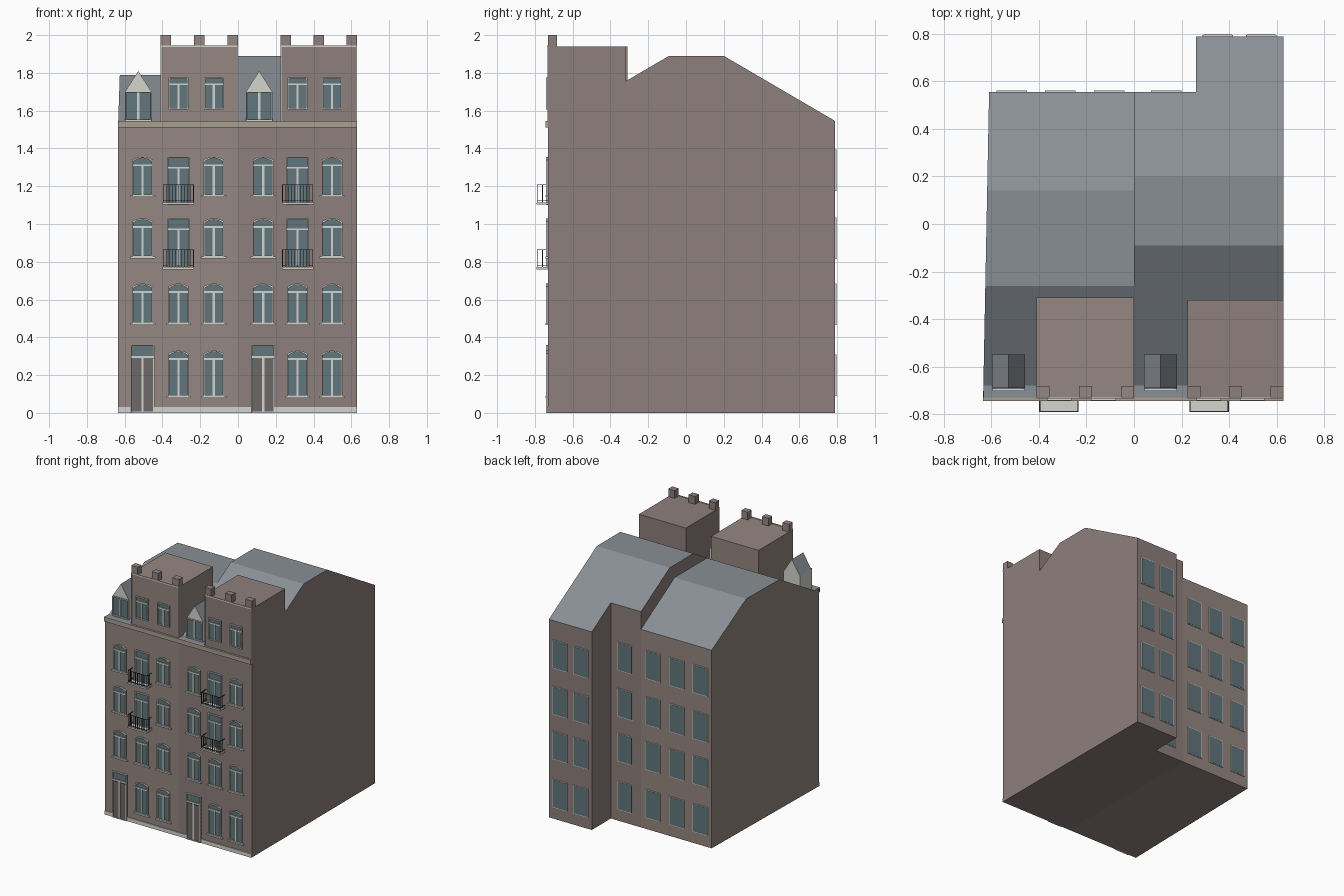
import bpy, bmesh, math
from mathutils import Vector

if "Cube" in bpy.data.objects:
    bpy.data.objects.remove(bpy.data.objects["Cube"])

PALETTE = [("brick_left", (0.30, 0.245, 0.22)), ("brick_right", (0.27, 0.215, 0.205)),
           ("slate", (0.25, 0.275, 0.30)), ("trim", (0.66, 0.66, 0.62)),
           ("glass", (0.12, 0.18, 0.205)), ("door_grey", (0.15, 0.14, 0.135)),
           ("cornice_stone", (0.40, 0.35, 0.29)), ("iron", (0.035, 0.037, 0.04))]
MATS = []
for n, c in PALETTE:
    m = bpy.data.materials.new(n)
    m.diffuse_color = (*c, 1)
    m.use_nodes = True
    m.node_tree.nodes["Principled BSDF"].inputs["Base Color"].default_value = m.diffuse_color
    MATS.append(m)
BRICK_L, BRICK_R, SLATE, TRIM, GLASS, DOOR, STONE, IRON = range(8)
FRONT = -0.73


def finish(bm, name, slate_tops=False):
    bmesh.ops.recalc_face_normals(bm, faces=bm.faces)
    bm.normal_update()
    if slate_tops:
        for f in bm.faces:
            if f.normal.z > 0.2:
                f.material_index = SLATE
    me = bpy.data.meshes.new(name)
    bm.to_mesh(me)
    bm.free()
    for m in MATS:
        me.materials.append(m)
    ob = bpy.data.objects.new(name, me)
    bpy.context.collection.objects.link(ob)
    return ob


def extrude(bm, pts, vec, mat):
    f = bm.faces.new([bm.verts.new(p) for p in pts])
    f.material_index = mat
    r = bmesh.ops.extrude_face_region(bm, geom=[f], use_keep_orig=True)["geom"]
    vs = [g for g in r if isinstance(g, bmesh.types.BMVert)]
    bmesh.ops.translate(bm, verts=vs, vec=vec)
    for v in vs:
        for lf in v.link_faces:
            lf.material_index = mat


def box(bm, x0, x1, y0, y1, z0, z1, mat):
    extrude(bm, [(x0, y0, z0), (x1, y0, z0), (x1, y1, z0), (x0, y1, z0)], (0, 0, z1 - z0), mat)


def outline(x, z0, z1, w, rise):
    """Rectangle with an optional segmental arch on top."""
    h = w / 2
    pts = [(x - h, z0), (x + h, z0)]
    n = 6 if rise else 1
    for i in range(n + 1):
        t = 1 - 2 * i / n
        pts.append((x + h * t, z1 - rise * t * t))
    return pts


def ring(bm, outer, inner, y0, y1, mat):
    loops = [[bm.verts.new((px, y, pz)) for px, pz in pts]
             for pts, y in ((outer, y0), (outer, y1), (inner, y1), (inner, y0))]
    n = len(outer)
    for a, b in zip(loops, loops[1:] + loops[:1]):
        for i in range(n):
            j = (i + 1) % n
            bm.faces.new((a[i], a[j], b[j], b[i])).material_index = mat


def window(name, x, z0, z1, w, rise=0.0, transom=0.045, sill=True, y=FRONT, door=False):
    bm = bmesh.new()
    t = 0.007
    pane = outline(x, z0, z1, w, rise)
    extrude(bm, [(px, y + 0.002, pz) for px, pz in pane], (0, -0.006, 0), GLASS)
    ring(bm, pane, outline(x, z0 + t, z1 - t, w - 2 * t, rise), y + 0.002, y - 0.012, TRIM)
    zt = z1 - transom
    if transom:
        box(bm, x - w / 2 + t, x + w / 2 - t, y - 0.01, y, zt - 0.005, zt + 0.005, TRIM)
    else:
        zt = z1 - t
    if door:
        for s in (-1, 1):
            box(bm, x + s * 0.03 - 0.024, x + s * 0.03 + 0.024, y - 0.008, y, z0 + t, zt - 0.012, DOOR)
    box(bm, x - 0.006, x + 0.006, y - 0.01, y, z0 + t, zt, TRIM)
    if sill:
        box(bm, x - w / 2 - 0.013, x + w / 2 + 0.013, y - 0.015, y, z0 - 0.008, z0 + 0.002, TRIM)
    finish(bm, name)


def house(name, footprint, ridge_z, front_ridge, back_ridge, back_eave, mat):
    """Extrude the footprint, then slice off the two roof slopes."""
    bm = bmesh.new()
    extrude(bm, [(x, y, 0) for x, y in footprint], (0, 0, ridge_z), mat)
    for (ya, za), (yb, zb) in (((-0.68, 1.545), (front_ridge, ridge_z)),
                               ((back_ridge, ridge_z), (back_eave, 1.545))):
        no = Vector((0, za - zb, yb - ya)).normalized()
        r = bmesh.ops.bisect_plane(bm, geom=bm.verts[:] + bm.edges[:] + bm.faces[:], dist=1e-5,
                                   plane_co=(0, ya, za), plane_no=no, clear_outer=True)
        bmesh.ops.edgeloop_fill(bm, edges=[e for e in bm.edges if e.is_boundary])
    for f in bm.faces:
        f.material_index = mat
    finish(bm, name, True)


# House bodies with pitched roofs
house("left_house", [(-0.635, FRONT), (0, FRONT), (0, 0.555), (-0.61, 0.555)],
      1.79, -0.26, 0.14, 0.555, BRICK_L)
house("right_house", [(0, FRONT), (0.63, FRONT), (0.63, 0.79), (0.26, 0.79), (0.26, 0.555), (0, 0.555)],
      1.89, -0.09, 0.2, 0.79, BRICK_R)

# Cornice, roof ledge and plinth
bm = bmesh.new()
box(bm, -0.635, 0.63, -0.745, FRONT, 1.51, 1.545, STONE)
box(bm, -0.633, 0.628, FRONT, -0.68, 1.51, 1.545, SLATE)
finish(bm, "cornice")
bm = bmesh.new()
for a, b in ((-0.635, -0.568), (-0.442, 0.068), (0.192, 0.63)):
    box(bm, a, b, FRONT - 0.006, FRONT, 0, 0.03, TRIM)
finish(bm, "plinth")

# Raised front blocks with battlements and thin trim
for side, x0, x1, yb, mat in (("left", -0.41, 0.0, -0.31, BRICK_L), ("right", 0.225, 0.63, -0.32, BRICK_R)):
    bm = bmesh.new()
    box(bm, x0, x1, FRONT, yb, 1.52, 1.94, mat)
    finish(bm, side + "_gable_block")
    bm = bmesh.new()
    for i in range(3):
        a = x0 + i * (x1 - x0 - 0.055) / 2
        box(bm, a, a + 0.055, FRONT, -0.682, 1.94, 2.0, mat)
    finish(bm, side + "_battlements")
    bm = bmesh.new()
    box(bm, x0, x1, FRONT - 0.005, FRONT, 1.936, 1.946, TRIM)
    for a in (x0, x1 - 0.005):
        box(bm, a, a + 0.005, FRONT - 0.004, FRONT, 1.545, 1.936, TRIM)
    finish(bm, side + "_block_trim")

# Dormers
for x in (-0.528, 0.112):
    bm = bmesh.new()
    extrude(bm, [(x + a, -0.69, z) for a, z in ((-0.07, 1.53), (0.07, 1.53), (0.07, 1.70), (0, 1.81), (-0.07, 1.70))],
            (0, 0.14, 0), TRIM)
    finish(bm, "dormer", True)
    window("dormer_window", x, 1.55, 1.70, 0.136, transom=0, sill=False, y=-0.69)

# Front windows
ROWS = [(0.088, 0.33), (0.474, 0.685), (0.826, 1.03), (1.15, 1.356)]
for cols in ((-0.505, -0.315, -0.128), (0.133, 0.315, 0.498)):
    for c, x in enumerate(cols):
        for r, (z0, z1) in enumerate(ROWS):
            if c == 0 and r == 0:
                window("entrance_door", x, 0.0, 0.36, 0.125, transom=0.064, sill=False, door=True)
            elif c == 1 and r >= 2:
                window("balcony_door", x, z0 - 0.05, z1, 0.118, transom=0.058, sill=False)
            else:
                window("front_window", x, z0, z1, 0.108, rise=0.016)
for x in (-0.315, -0.128, 0.315, 0.498):
    window("gable_window", x, 1.606, 1.776, 0.104, transom=0.036, sill=False)

# Balconies
for x in (-0.316, 0.316):
    for z in (0.76, 1.103):
        bm = bmesh.new()
        box(bm, x - 0.083, x + 0.083, -0.792, FRONT, z, z + 0.012, TRIM)
        finish(bm, "balcony_slab")
        bm = bmesh.new()
        r, yf, top = 0.0018, -0.788, z + 0.104
        for zz in (z + 0.022, top):
            box(bm, x - 0.08, x + 0.08, yf - r, yf + r, zz - r, zz + r, IRON)
            for s in (-0.08, 0.08):
                box(bm, x + s - r, x + s + r, yf, FRONT, zz - r, zz + r, IRON)
        for i in range(11):
            a = x - 0.08 + i * 0.016
            box(bm, a - r, a + r, yf - r, yf + r, z + 0.01, top, IRON)
        for s in (-0.08, 0.08):
            box(bm, x + s - r, x + s + r, -0.762, -0.758, z + 0.01, top, IRON)
        finish(bm, "balcony_railing")

# Back windows: shallow raised panels with a pale edge
for x, y in ((-0.515, 0.555), (-0.31, 0.555), (-0.105, 0.555), (0.135, 0.555), (0.352, 0.79), (0.535, 0.79)):
    for z0, z1 in ((0.09, 0.31), (0.465, 0.685), (0.815, 1.035), (1.175, 1.395)):
        bm = bmesh.new()
        box(bm, x - 0.064, x + 0.064, y, y + 0.006, z0, z1, TRIM)
        box(bm, x - 0.06, x + 0.06, y, y + 0.007, z0 + 0.004, z1 - 0.004, GLASS)
        finish(bm, "back_window")
